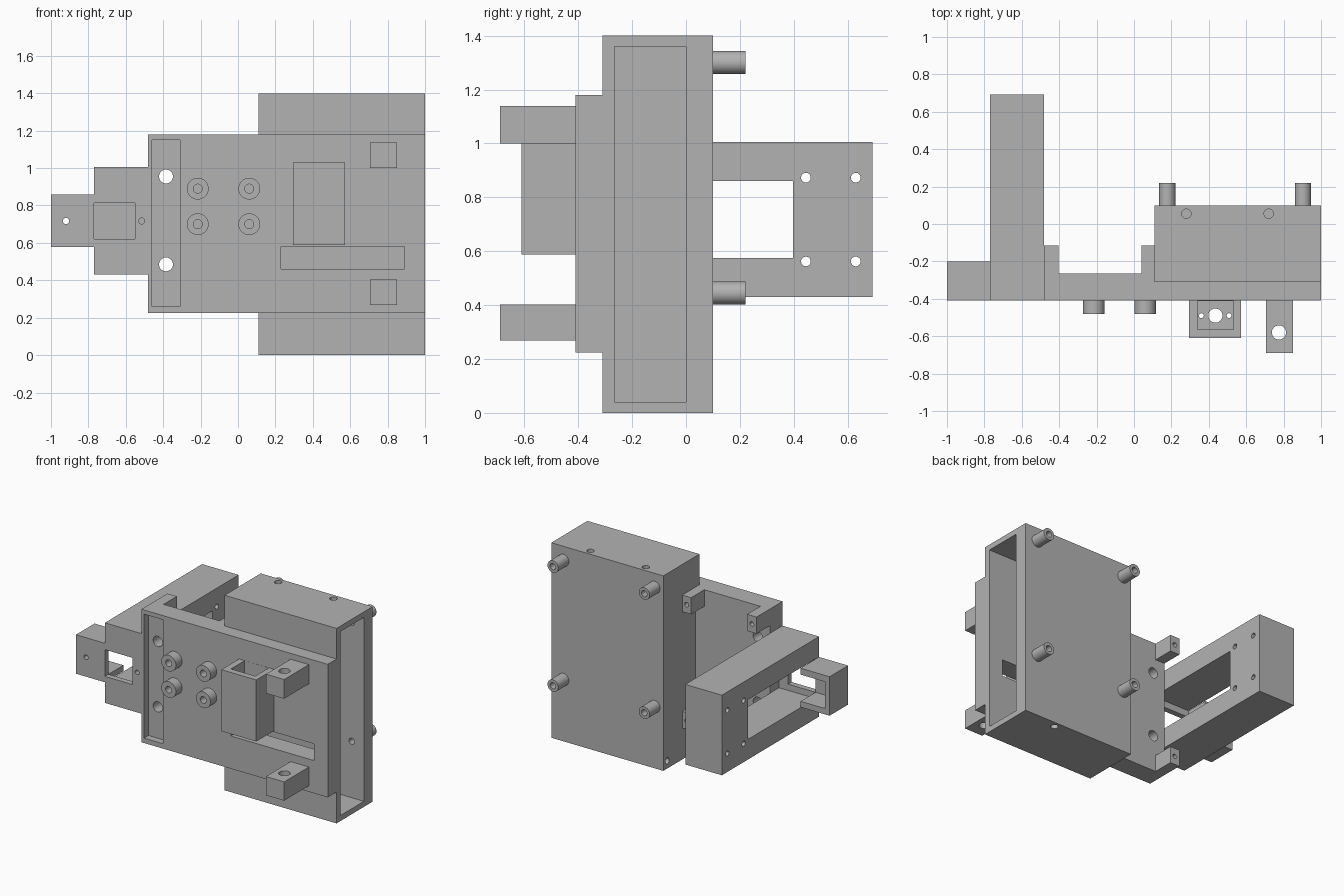
import bpy
import bmesh
from mathutils import Matrix, Vector

cube = bpy.data.objects.get("Cube")
if cube:
    bpy.data.objects.remove(cube, do_unlink=True)

GREY = (0.45, 0.45, 0.45, 1)
grey = bpy.data.materials.new("plain grey")
grey.use_nodes = True
grey.diffuse_color = GREY
grey.node_tree.nodes["Principled BSDF"].inputs["Base Color"].default_value = GREY


def finish(name, bm):
    mesh = bpy.data.meshes.new(name)
    bm.to_mesh(mesh)
    bm.free()
    mesh.materials.append(grey)
    ob = bpy.data.objects.new(name, mesh)
    bpy.context.collection.objects.link(ob)
    return ob


def box(name, xs, ys, zs):
    """Block given by its range on each axis."""
    bm = bmesh.new()
    bmesh.ops.create_cube(bm, size=1)
    ranges = (xs, ys, zs)
    for v in bm.verts:
        v.co = Vector([(a + b) / 2 + c * (b - a) for c, (a, b) in zip(v.co, ranges)])
    return finish(name, bm)


def rod(name, axis, start, end, centre, radius):
    """Cylinder along an axis; centre gives the other two coordinates in order."""
    bm = bmesh.new()
    bmesh.ops.create_cone(bm, cap_ends=True, segments=32, radius1=radius,
                          radius2=radius, depth=abs(end - start))
    turn = {"x": Matrix.Rotation(1.5707963, 4, "Y"),
            "y": Matrix.Rotation(1.5707963, 4, "X"),
            "z": Matrix.Identity(4)}[axis]
    place = list(centre)
    place.insert("xyz".index(axis), (start + end) / 2)
    bm.transform(Matrix.Translation(place) @ turn)
    return finish(name, bm)


def cut(ob, cutters):
    """Subtract the cutters, bake the result and remove the cutters."""
    for c in cutters:
        c.hide_render = True
        mod = ob.modifiers.new("cut", "BOOLEAN")
        mod.operation = "DIFFERENCE"
        mod.solver = "EXACT"
        mod.object = c
    bpy.context.view_layer.update()
    graph = bpy.context.evaluated_depsgraph_get()
    mesh = bpy.data.meshes.new_from_object(ob.evaluated_get(graph))
    ob.modifiers.clear()
    ob.data = mesh
    for c in cutters:
        bpy.data.objects.remove(c, do_unlink=True)


def slot():
    return box("cutter", (0.23, 0.89), (-0.5, -0.2), (0.46, 0.58))


STANDOFFS = [(x, z) for x in (0.178, 0.903) for z in (0.445, 1.30)]

# Hollow housing, open on the left end
housing = box("housing", (0.11, 1.0), (-0.31, 0.10), (0, 1.40))
cut(housing, [box("cutter", (0.15, 1.2), (-0.265, 0.0), (0.04, 1.36)), slot(),
              rod("cutter", "z", 1.25, 1.5, (0.28, 0.055), 0.025),
              rod("cutter", "z", 1.25, 1.5, (0.72, 0.055), 0.025),
              rod("cutter", "z", -0.1, 0.15, (0.72, 0.055), 0.025),
              rod("cutter", "x", 0.0, 0.24, (0.055, 0.055), 0.022)]
    + [rod("cutter", "y", -0.05, 0.2, p, 0.022) for p in STANDOFFS])

# Tubular standoffs on the back
for p in STANDOFFS:
    tube = rod("back_standoff", "y", 0.10, 0.22, p, 0.043)
    cut(tube, [rod("cutter", "y", 0.05, 0.3, p, 0.022)])

# Front plate with a shallow groove, two through holes and a slot
plate = box("front_plate", (-0.48, 1.0), (-0.41, -0.265), (0.225, 1.18))
cut(plate, [box("cutter", (0.11, 1.2), (-0.31, 0), (0, 1.4)), slot(),
            box("cutter", (-0.46, -0.31), (-0.5, -0.36), (0.26, 1.15))]
    + [rod("cutter", "y", -0.5, 0, (-0.385, z), 0.037) for z in (0.485, 0.955)])

# Corner tabs behind the plate
for x0, x1 in ((-0.48, -0.405), (0.04, 0.11)):
    for z0, z1 in ((0.225, 0.345), (1.06, 1.18)):
        tab = box("corner_tab", (x0, x1), (-0.265, -0.115), (z0, z1))
        middle = ((x0 + x1) / 2, (z0 + z1) / 2)
        cut(tab, [rod("cutter", "y", -0.22, 0, middle, 0.016)])

# Screw bosses on the front
for x in (-0.215, 0.06):
    for z in (0.70, 0.89):
        boss = rod("screw_boss", "y", -0.48, -0.41, (x, z), 0.058)
        cut(boss, [rod("cutter", "y", -0.55, -0.42, (x, z), 0.024)])

# Open-topped pocket bracket
bracket = box("pocket_bracket", (0.295, 0.572), (-0.61, -0.41), (0.588, 1.03))
cut(bracket, [box("cutter", (0.34, 0.532), (-0.565, -0.411), (0.63, 1.2))]
    + [rod("cutter", "z", 0.5, 0.7, (x, -0.49), r)
       for x, r in ((0.36, 0.013), (0.435, 0.038), (0.508, 0.013))])

# Front lugs with vertical holes
for z0, z1 in ((0.268, 0.403), (1.0, 1.138)):
    lug = box("front_lug", (0.705, 0.85), (-0.69, -0.41), (z0, z1))
    cut(lug, [rod("cutter", "z", z0 - 0.1, z1 + 0.1, (0.775, -0.58), 0.038)])

# Long side arm with a window, front opening and mounting holes
arm = box("side_arm", (-0.77, -0.48), (-0.41, 0.693), (0.43, 1.005))
cut(arm, [box("cutter", (-0.9, -0.4), (-0.37, 0.397), (0.575, 0.86)),
          box("cutter", (-0.9, -0.55), (-0.5, -0.3), (0.62, 0.812)),
          rod("cutter", "y", -0.5, -0.3, (-0.515, 0.717), 0.016)]
    + [rod("cutter", "x", -0.9, -0.4, (y, z), 0.018)
       for y in (0.445, 0.63) for z in (0.562, 0.873)])

# Small hollow box at the end of the arm
end_box = box("end_box", (-1.0, -0.77), (-0.41, -0.20), (0.578, 0.858))
cut(end_box, [box("cutter", (-0.965, -0.7), (-0.37, 0), (0.62, 0.812)),
              rod("cutter", "y", -0.5, -0.3, (-0.92, 0.717), 0.017)])

# Smooth the round parts while keeping edges sharp
bpy.ops.object.select_all(action="DESELECT")
for ob in bpy.context.scene.objects:
    if ob.type == "MESH" and grey.name in ob.data.materials:
        ob.select_set(True)
        bpy.context.view_layer.objects.active = ob
bpy.ops.object.shade_smooth_by_angle(angle=0.52)
